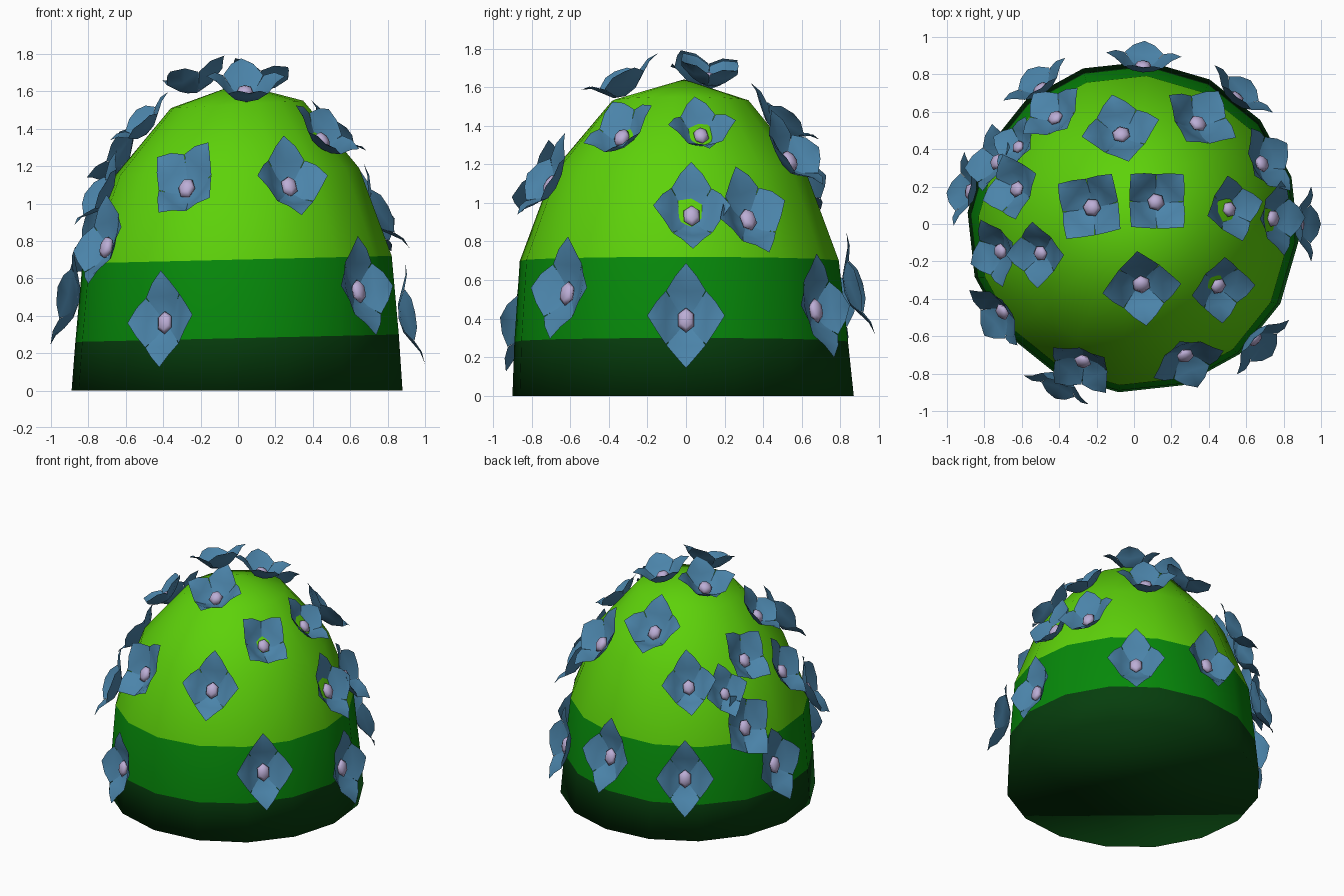
import bpy, bmesh, math
from mathutils import Matrix, Vector

cube = bpy.data.objects.get("Cube")
if cube:
    bpy.data.objects.remove(cube, do_unlink=True)


def material(name, rgb):
    mat = bpy.data.materials.new(name)
    mat.use_nodes = True
    mat.diffuse_color = (*rgb, 1)
    mat.node_tree.nodes["Principled BSDF"].inputs["Base Color"].default_value = (*rgb, 1)
    return mat


LIME = material("lime green", (0.11, 0.64, 0.003))
LEAF = material("leaf green", (0.002, 0.25, 0.003))
DARK = material("dark green", (0.002, 0.048, 0.004))
PETAL = material("petal blue", (0.07, 0.23, 0.4))
PISTIL = material("pale lilac", (0.5, 0.42, 0.67))


def make_object(name, bm, materials):
    for face in bm.faces:
        face.smooth = True
    mesh = bpy.data.meshes.new(name)
    bm.to_mesh(mesh)
    bm.free()
    for mat in materials:
        mesh.materials.append(mat)
    obj = bpy.data.objects.new(name, mesh)
    bpy.context.collection.objects.link(obj)
    return obj


# Dome: rings of a tall half sphere that leans a little forward (radius, height, y shift)
SIDES = 16
PHASE = math.radians(-95)
RINGS = [(0.888, 0, -0.015), (0.868, 0.28, -0.025), (0.83, 0.7, -0.035),
         (0.655, 1.17, -0.035), (0.355, 1.53, -0.03)]


def build_dome():
    bm = bmesh.new()
    loops = []
    for radius, height, shift in RINGS:
        loop = []
        for i in range(SIDES):
            a = PHASE + math.tau * i / SIDES
            tilt = 0.02 * math.cos(a) if height else 0
            loop.append(bm.verts.new((radius * math.cos(a) - 0.005,
                                      radius * math.sin(a) + shift, height + tilt)))
        loops.append(loop)
    for low, high in zip(loops, loops[1:]):
        for i in range(SIDES):
            j = (i + 1) % SIDES
            bm.faces.new((low[i], low[j], high[j], high[i]))
    top = bm.verts.new((0, -0.01, 1.64))
    for i in range(SIDES):
        bm.faces.new((loops[-1][i], loops[-1][(i + 1) % SIDES], top))
    bm.faces.new(reversed(loops[0]))
    # Bands by height
    for face in bm.faces:
        z = face.calc_center_median().z
        face.material_index = 0 if z > 0.72 else 1 if z > 0.3 else 2
    make_object("dome", bm, [LIME, LEAF, DARK])


# Flower: four pointed petals closing into a cup round a flat six-sided pistil
PETAL_ROWS = [(0.0, 0.005, -0.05), (0.06, 0.062, -0.038), (0.11, 0.108, -0.003),
              (0.16, 0.06, 0.032)]
TIP = (0.212, 0, 0.046)
STRETCH = 1.4


def add_petal(bm, angle):
    turn = Matrix.Rotation(angle, 3, "Z")
    rows = []
    for reach, half, height in PETAL_ROWS:
        edge = height + 0.15 * half
        rows.append([bm.verts.new(turn @ Vector(p)) for p in
                     ((reach, -half, edge), (reach, 0, height), (reach, half, edge))])
    for a, b in zip(rows, rows[1:]):
        for k in range(2):
            bm.faces.new((a[k], b[k], b[k + 1], a[k + 1]))
    tip = bm.verts.new(turn @ Vector(TIP))
    for k in range(2):
        bm.faces.new((rows[-1][k], tip, rows[-1][k + 1]))


def build_flower(name, place, angle, size):
    bm = bmesh.new()
    for k in range(4):
        add_petal(bm, k * math.pi / 2)
    petals = set(bm.faces)
    flat = Matrix.Translation((0, 0, -0.022)) @ Matrix.Diagonal((1, 1, 0.55, 1))
    bmesh.ops.create_uvsphere(bm, u_segments=6, v_segments=4, radius=0.05, matrix=flat)
    for face in bm.faces:
        face.material_index = 0 if face in petals else 1
    # Face outward from the dome, then stretch upward with it
    x, y, z = place
    out = Vector((x, y, 0.85 * z / STRETCH)).normalized()
    side = Vector((0, 0, 1)).cross(out).normalized()
    up = out.cross(side)
    frame = Matrix((side, up, out)).transposed().to_4x4()
    spin = Matrix.Rotation(math.radians(angle), 4, "Z")
    bm.transform(Matrix.Translation(place) @ Matrix.Diagonal((1, 1, STRETCH, 1))
                 @ frame @ spin @ Matrix.Scale(size, 4))
    make_object(name, bm, [PETAL, PISTIL])


# Each row: x, y, z, petal turn in degrees, size
GROUPS = {
    "crown_flower": [
        (-.23, .09, 1.66, 76, 1), (.12, .12, 1.67, 0, .95), (.04, -.33, 1.62, 0, 1),
        (-.07, .49, 1.42, 5, 1), (.46, -.34, 1.36, 40, .9), (.52, .08, 1.37, 5, .85),
        (-.51, -.16, 1.42, -15, .85)],
    "middle_flower": [
        (.35, .55, 1.24, 0, 1), (-.43, .58, 1.12, 5, .9), (.7, .33, .93, 12, .95),
        (.76, .03, .95, 0, .95), (.28, -.72, 1.11, 0, .95), (-.28, -.75, 1.1, -30, .95),
        (-.72, -.48, .78, 15, .95), (-.73, -.15, 1.05, 10, .9), (-.64, .19, 1.24, 35, .9),
        (-.75, .34, .8, 30, .95), (-.63, .42, 1.06, 10, .75)],
    "lower_flower": [
        (.905, 0, .4, 0, .95), (-.4, -.85, .37, 5, .9), (.66, -.63, .54, 0, .95),
        (-.895, .18, .49, 10, .95), (-.51, .74, .49, 0, .95), (.05, .865, .56, 0, .95),
        (.56, .69, .45, 0, .95)],
}

build_dome()
for group, rows in GROUPS.items():
    for n, (x, y, z, angle, size) in enumerate(rows, 1):
        build_flower(f"{group}_{n}", (x, y, z), angle, size)
